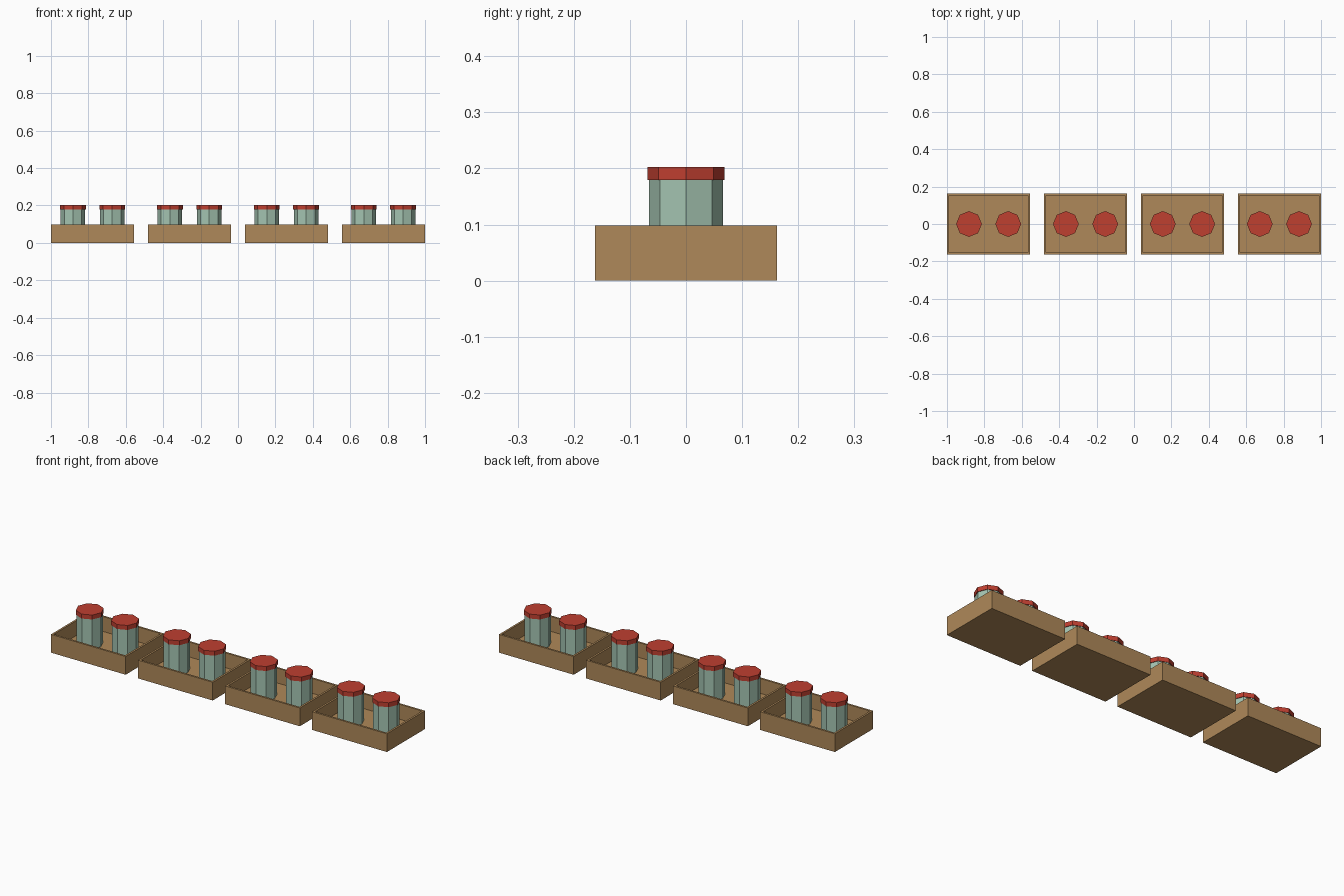
import bpy, bmesh
from math import radians
from mathutils import Matrix, Vector

if "Cube" in bpy.data.objects:
    bpy.data.objects.remove(bpy.data.objects["Cube"])

TRAY = Vector((0.445, 0.325, 0.098))
WALL, FLOOR = 0.015, 0.018
JAR_TOP, CAP_BASE, CAP_TOP = 0.18, 0.179, 0.203


def material(name, color):
    m = bpy.data.materials.new(name)
    m.diffuse_color = (*color, 1)
    m.use_nodes = True
    m.node_tree.nodes["Principled BSDF"].inputs["Base Color"].default_value = m.diffuse_color
    return m


def finish(bm, name, mat):
    bmesh.ops.recalc_face_normals(bm, faces=bm.faces)
    mesh = bpy.data.meshes.new(name)
    bm.to_mesh(mesh)
    bm.free()
    mesh.materials.append(mat)
    return mesh


def tray_mesh(mat):
    # Box whose top is inset to a rim and sunk to the floor
    bm = bmesh.new()
    bmesh.ops.create_cube(bm, size=1, matrix=Matrix.Translation((0, 0, TRAY.z / 2)) @ Matrix.Diagonal((*TRAY, 1)))
    bm.normal_update()
    top = max(bm.faces, key=lambda f: f.calc_center_median().z)
    bmesh.ops.inset_region(bm, faces=[top], thickness=WALL)
    inner = bmesh.ops.extrude_discrete_faces(bm, faces=[top])["faces"][0]
    bmesh.ops.translate(bm, verts=inner.verts, vec=(0, 0, FLOOR - TRAY.z))
    return finish(bm, "tray", mat)


def octagon_mesh(name, radius, z0, z1, mat):
    # Eight-sided prism with corners on the x and y axes
    bm = bmesh.new()
    bmesh.ops.create_cone(bm, cap_ends=True, segments=8, radius1=radius, radius2=radius,
                          depth=z1 - z0, matrix=Matrix.Translation((0, 0, (z0 + z1) / 2)))
    return finish(bm, name, mat)


def place(name, mesh, x):
    ob = bpy.data.objects.new(name, mesh)
    ob.location.x = x
    bpy.context.collection.objects.link(ob)


wood = material("wood", (0.43, 0.25, 0.10))
glass = material("pale_green_glass", (0.37, 0.55, 0.44))
red = material("red_lid", (0.52, 0.05, 0.03))

tray = tray_mesh(wood)
jar = octagon_mesh("jar", 0.0655, FLOOR, JAR_TOP, glass)
lid = octagon_mesh("jar_lid", 0.069, CAP_BASE, CAP_TOP, red)

# Row of four trays, two lidded jars in each
for i in range(4):
    cx = (i - 1.5) * 0.5183
    place(f"tray_{i + 1}", tray, cx)
    for side, dx in (("left", -0.105), ("right", 0.105)):
        place(f"jar_{i + 1}_{side}", jar, cx + dx)
        place(f"jar_lid_{i + 1}_{side}", lid, cx + dx)
